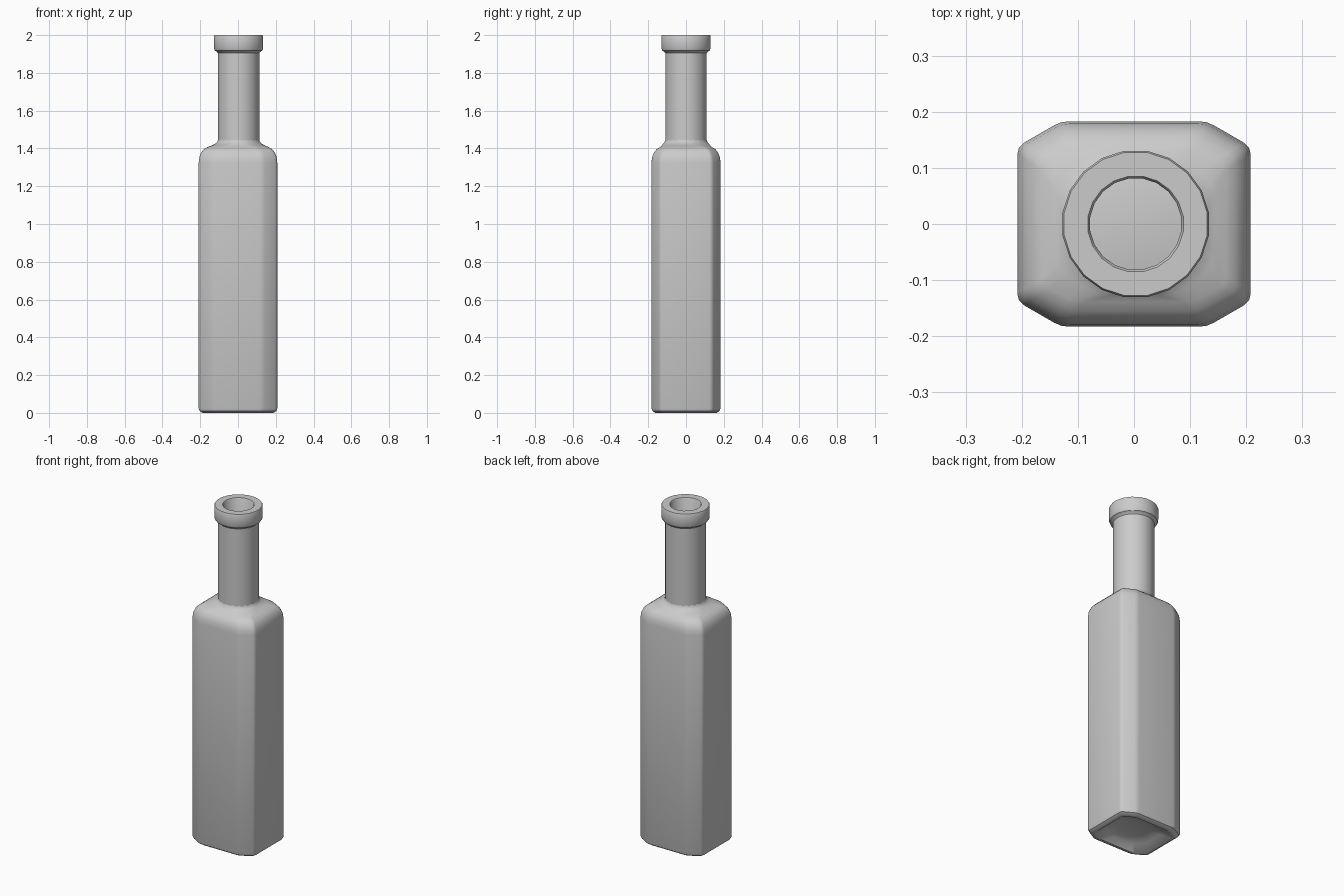
import bpy, math
from mathutils import Vector

if "Cube" in bpy.data.objects:
    bpy.data.objects.remove(bpy.data.objects["Cube"])

HX, HY = 0.208, 0.183      # body half width and half depth
N_BODY, N_NECK = 24, 20


def section(inset):
    """Chamfered rectangle with softened corners, 24 points."""
    s = 1 - inset / HX
    hx, hy = HX - inset, HY - inset
    cx, cy = 0.13 * s, 0.138 * s
    corners = [(hx, -cy), (hx, cy), (cx, hy), (-cx, hy),
               (-hx, cy), (-hx, -cy), (-cx, -hy), (cx, -hy)]
    corners = [Vector(c) for c in corners[1:] + corners[:1]]
    pts = []
    for i, c in enumerate(corners):
        a = c + (corners[i - 1] - c).normalized() * 0.014
        b = c + (corners[(i + 1) % 8] - c).normalized() * 0.014
        pts += [a, (a + b + c * 2) / 4, b]
    return pts


def circle(r, n, cx=0.0):
    return [Vector((cx + r * math.cos((i + 0.5) * math.tau / n),
                    r * math.sin((i + 0.5) * math.tau / n))) for i in range(n)]


def mix(inset, r, t):
    return [a.lerp(b, t) for a, b in zip(section(inset), circle(r, N_BODY, 0.003))]


def loft(name, rings, cap_start=False):
    """Skin a list of (points, z) rings."""
    n = len(rings[0][0])
    verts = [(p.x, p.y, z) for pts, z in rings for p in pts]
    faces = [(k * n + i, k * n + (i + 1) % n, (k + 1) * n + (i + 1) % n, (k + 1) * n + i)
             for k in range(len(rings) - 1) for i in range(n)]
    if cap_start:
        faces.append(tuple(reversed(range(n))))
    mesh = bpy.data.meshes.new(name)
    mesh.from_pydata(verts, [], faces)
    ob = bpy.data.objects.new(name, mesh)
    bpy.context.collection.objects.link(ob)
    bpy.ops.object.select_all(action='DESELECT')
    ob.select_set(True)
    bpy.context.view_layer.objects.active = ob
    bpy.ops.object.shade_smooth_by_angle(angle=math.radians(35))
    return ob


# Body: hollow base, foot, straight walls, rounded shoulder blending to a circle
loft("bottle_body", [
    (circle(0.085, N_BODY), 0.045),
    (mix(0.06, 0.13, 0.5), 0.03),
    (section(0.034), 0.0),
    (section(0.02), 0.0),
    (section(0.005), 0.01),
    (section(0), 0.024),
    (section(0), 1.325),
    (section(0.004), 1.355),
    (section(0.014), 1.38),
    (section(0.028), 1.396),
    (section(0.044), 1.406),
    (mix(0.06, 0.135, 0.5), 1.416),
    (circle(0.121, N_BODY, 0.003), 1.427),
    (circle(0.113, N_BODY, 0.003), 1.436),
    (circle(0.109, N_BODY, 0.003), 1.45),
], cap_start=True)

# Neck, lip and bore
profile = [(0.111, 1.43), (0.111, 1.905), (0.117, 1.912), (0.127, 1.918),
           (0.132, 1.93), (0.132, 1.994), (0.129, 2.0),
           (0.086, 2.0), (0.082, 1.994), (0.082, 1.43)]
loft("bottle_neck", [(circle(r, N_NECK, 0.003), z) for r, z in profile])
